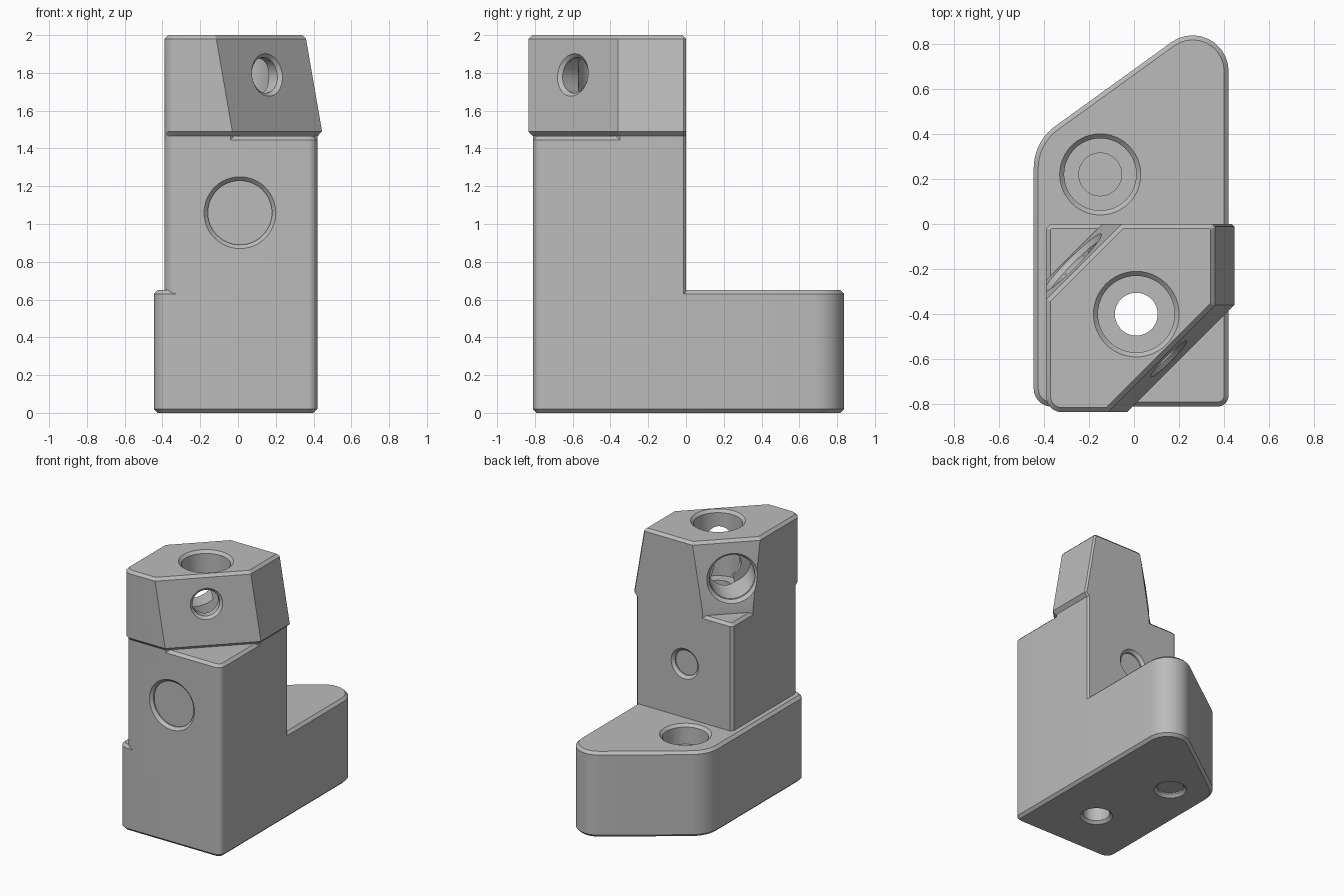
import bpy, bmesh, math
from mathutils import Vector

cube = bpy.data.objects.get("Cube")
if cube:
    bpy.data.objects.remove(cube, do_unlink=True)

grey = bpy.data.materials.new("plain grey")
grey.use_nodes = True
colour = (0.5, 0.5, 0.5, 1)
grey.diffuse_color = colour
grey.node_tree.nodes["Principled BSDF"].inputs["Base Color"].default_value = colour


def outline(corners, inset=0.0):
    """Convex counter-clockwise polygon of (x, y, radius) corners, inset and rounded."""
    pts = [Vector(c[:2]) for c in corners]
    n, ring = len(pts), []
    for i, p in enumerate(pts):
        a = (p - pts[i - 1]).normalized()
        b = (pts[(i + 1) % n] - p).normalized()
        na, nb = Vector((-a.y, a.x)), Vector((-b.y, b.x))
        bis = (na + nb) / (1 + na.dot(nb))
        r = corners[i][2]
        if r == 0:
            ring.append(p + bis * inset)
            continue
        r2 = max(r - inset, 0.004)
        centre = p + bis * (inset + r2)
        turn = math.atan2(a.cross(b), a.dot(b))
        start = math.atan2(-na.y, -na.x)
        steps = 10 if r > 0.03 else 1
        for k in range(steps + 1):
            t = start + turn * k / steps
            ring.append(centre + r2 * Vector((math.cos(t), math.sin(t))))
    return ring


def loft(name, rings):
    """Solid through rings of 3D points, capped at both ends."""
    bm = bmesh.new()
    loops = [[bm.verts.new(p) for p in ring] for ring in rings]
    for low, high in zip(loops, loops[1:]):
        for i in range(len(low)):
            j = (i + 1) % len(low)
            bm.faces.new((low[i], low[j], high[j], high[i]))
    bm.faces.new(loops[0][::-1])
    bm.faces.new(loops[-1])
    bmesh.ops.recalc_face_normals(bm, faces=bm.faces)
    mesh = bpy.data.meshes.new(name)
    bm.to_mesh(mesh)
    bm.free()
    mesh.materials.append(grey)
    obj = bpy.data.objects.new(name, mesh)
    bpy.context.scene.collection.objects.link(obj)
    return obj


def stack(name, levels):
    return loft(name, [[(p.x, p.y, z) for p in ring] for z, ring in levels])


cutters = []


def bore(origin, axis, profile):
    """Round cutter whose profile lists (depth, radius) along the axis."""
    turn = Vector(axis).to_track_quat('Z', 'Y')
    angles = [math.tau * k / 48 for k in range(48)]
    rings = [[Vector(origin) + turn @ Vector((r * math.cos(a), r * math.sin(a), t))
              for a in angles] for t, r in profile]
    cutter = loft("bore_cutter", rings)
    cutter.hide_render = True
    cutters.append(cutter)


def countersink(origin, axis, r):
    bore(origin, axis, [(-0.01, r + 0.03), (0.02, r), (0.03, r)])


C = 0.02  # edge chamfer

# Base plate with one slanted, rounded end
base_shape = [(-0.445, -0.81, 0.08), (0.42, -0.81, 0.05),
              (0.42, 0.99, 0.16), (-0.445, 0.365, 0.23)]
base = stack("base", [(0, outline(base_shape, C)), (C, outline(base_shape)),
                      (0.65 - C, outline(base_shape)), (0.65, outline(base_shape, C))])

# Upright column
column_shape = [(-0.39, -0.81, 0.07), (0.42, -0.81, 0.05),
                (0.42, 0, 0.012), (-0.39, 0, 0.02)]
column = stack("column", [(0.03, outline(column_shape)), (1.465 - C, outline(column_shape)),
                          (1.465, outline(column_shape, C))])


# Tapered head with two slanted diagonal faces
def head_shape(z, e=0.0):
    s = (z - 1.49) * 0.173
    return [(-0.39, -0.835 + e, 0.07), (-0.03 - s - 0.41 * e, -0.835 + e, 0),
            (0.445 - s - e, -0.36 + 0.41 * e, 0), (0.445 - s - e, 0, 0.012),
            (-0.14 + s, 0, 0), (-0.39, -0.25 - s, 0)]


neck = outline(head_shape(1.49, 0.025))
head = stack("head", [(1.43, neck), (1.465, neck), (1.49, outline(head_shape(1.49))),
                      (2 - C, outline(head_shape(2 - C))),
                      (2, outline(head_shape(2 - C), C))])

# Vertical counterbored holes: through the head and through the base
R = 0.095
for x, y, top, big, depth in ((0.01, -0.4, 2, 0.17, 0.5), (-0.15, 0.22, 0.65, 0.16, 0.15)):
    bore((x, y, top), (0, 0, -1),
         [(-0.05, big), (depth, big), (depth, R), (top + 0.1, R)])
    countersink((x, y, top), (0, 0, -1), big)
    countersink((x, y, 0), (0, 0, 1), R)

# Horizontal counterbored hole through the column
bore((0.01, -0.81, 1.06), (0, 1, 0),
     [(-0.05, 0.17), (0.29, 0.17), (0.29, R), (0.9, R)])
countersink((0.01, -0.81, 1.06), (0, 1, 0), 0.17)
countersink((0.01, 0, 1.06), (0, -1, 0), R)

# Diagonal hole through the head, counterbored from the back
inward = Vector((-1, 1, -0.163)).normalized()
front = Vector((0.155, -0.6, 1.79))
back = front + inward * 0.607
bore(front, inward, [(-0.1, R), (0.41, R), (0.41, 0.16), (0.8, 0.16)])
countersink(front, inward, R)
countersink(back, (1, -1, -0.165), 0.16)

# Cut the holes, then shade
for obj in (base, column, head):
    for cutter in cutters:
        mod = obj.modifiers.new("hole", 'BOOLEAN')
        mod.operation = 'DIFFERENCE'
        mod.solver = 'EXACT'
        mod.object = cutter
    bpy.context.view_layer.update()
    result = obj.evaluated_get(bpy.context.evaluated_depsgraph_get())
    mesh = bpy.data.meshes.new_from_object(result)
    obj.modifiers.clear()
    obj.data = mesh
for cutter in cutters:
    bpy.data.objects.remove(cutter, do_unlink=True)

for obj in bpy.context.selected_objects:
    obj.select_set(False)
for obj in (base, column, head):
    obj.select_set(True)
bpy.context.view_layer.objects.active = base
bpy.ops.object.shade_smooth_by_angle(angle=math.radians(25))
